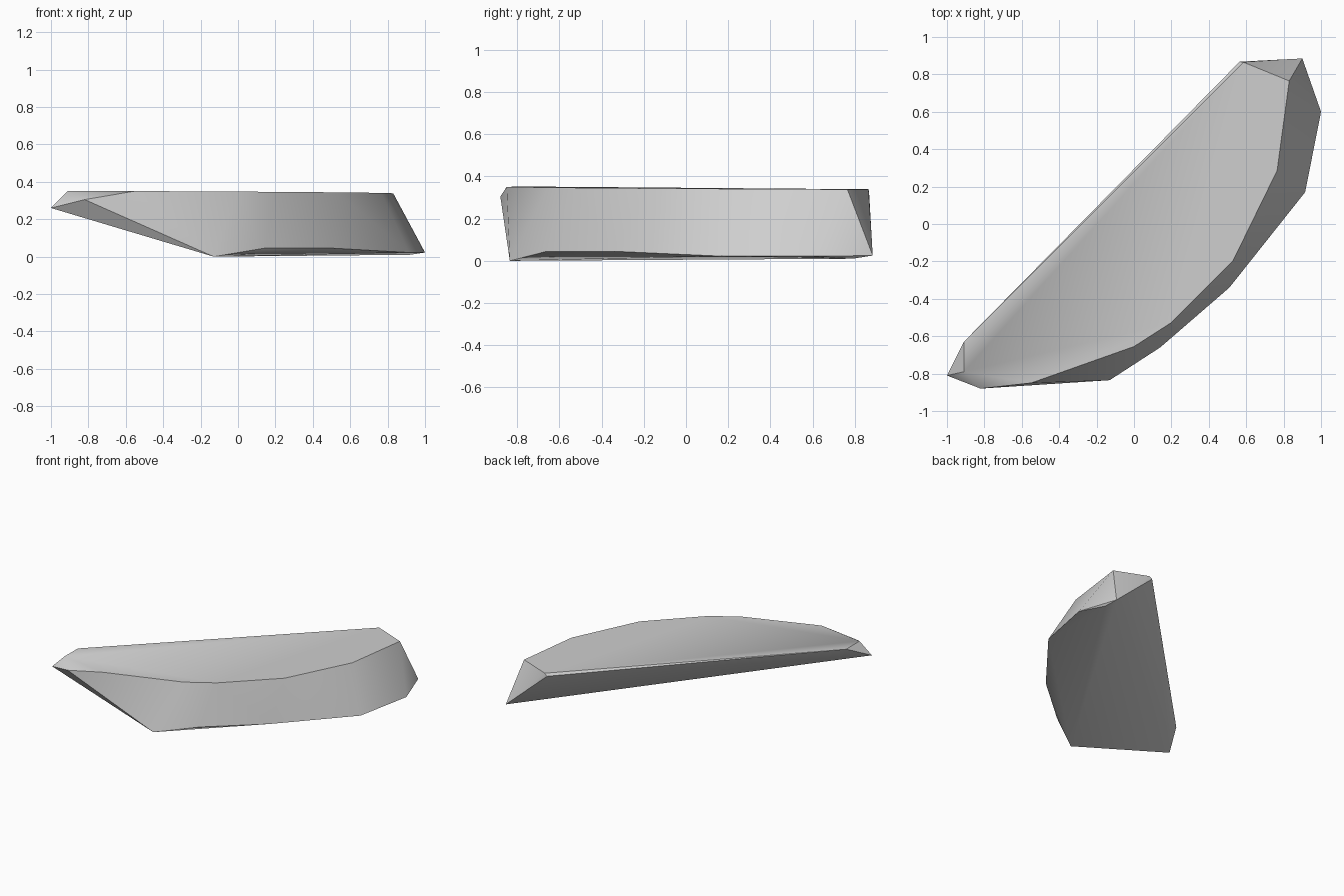
import bpy
import bmesh
import math

cube = bpy.data.objects.get("Cube")
if cube:
    bpy.data.objects.remove(cube, do_unlink=True)

# Single stone colour
grey = bpy.data.materials.new("stone_grey")
grey.use_nodes = True
colour = (0.62, 0.62, 0.62, 1)
grey.diffuse_color = colour
grey.node_tree.nodes["Principled BSDF"].inputs["Base Color"].default_value = colour


def top_height(x, y):
    """Slightly tilted plane of the upper face."""
    return 0.345 - 0.004 * (x + y)


# Outline of the upper face
top_rim = [(-0.91, -0.63), (-0.91, -0.79), (-0.55, -0.85), (0.0, -0.655),
           (0.195, -0.53), (0.53, -0.195), (0.765, 0.285), (0.83, 0.765),
           (0.585, 0.865)]
points = [(x, y, top_height(x, y)) for x, y in top_rim]

# Pointed end, flared lower rim and chamfered long edge
points += [(-1, -0.81, 0.26), (-0.82, -0.88, 0.305)]
points += [(-0.13, -0.835, 0), (0.14, -0.66, 0.045), (0.51, -0.34, 0.045),
           (0.915, 0.17, 0.022), (1, 0.6, 0.022), (0.9, 0.885, 0.025)]
points += [(0.565, 0.868, 0.322), (0.92, 0.79, 0.01)]

# Wrap the faceted slab around the rims
bm = bmesh.new()
for p in points:
    bm.verts.new(p)
bmesh.ops.convex_hull(bm, input=bm.verts[:])
loose = [v for v in bm.verts if not v.link_faces]
bmesh.ops.delete(bm, geom=loose, context='VERTS')
bmesh.ops.dissolve_limit(bm, angle_limit=math.radians(0.3),
                         verts=bm.verts[:], edges=bm.edges[:])
bmesh.ops.recalc_face_normals(bm, faces=bm.faces[:])
mesh = bpy.data.meshes.new("rock_slab")
bm.to_mesh(mesh)
bm.free()
mesh.materials.append(grey)

slab = bpy.data.objects.new("rock_slab", mesh)
bpy.context.collection.objects.link(slab)
bpy.ops.object.select_all(action='DESELECT')
slab.select_set(True)
bpy.context.view_layer.objects.active = slab
bpy.ops.object.shade_smooth_by_angle(angle=math.radians(35))
